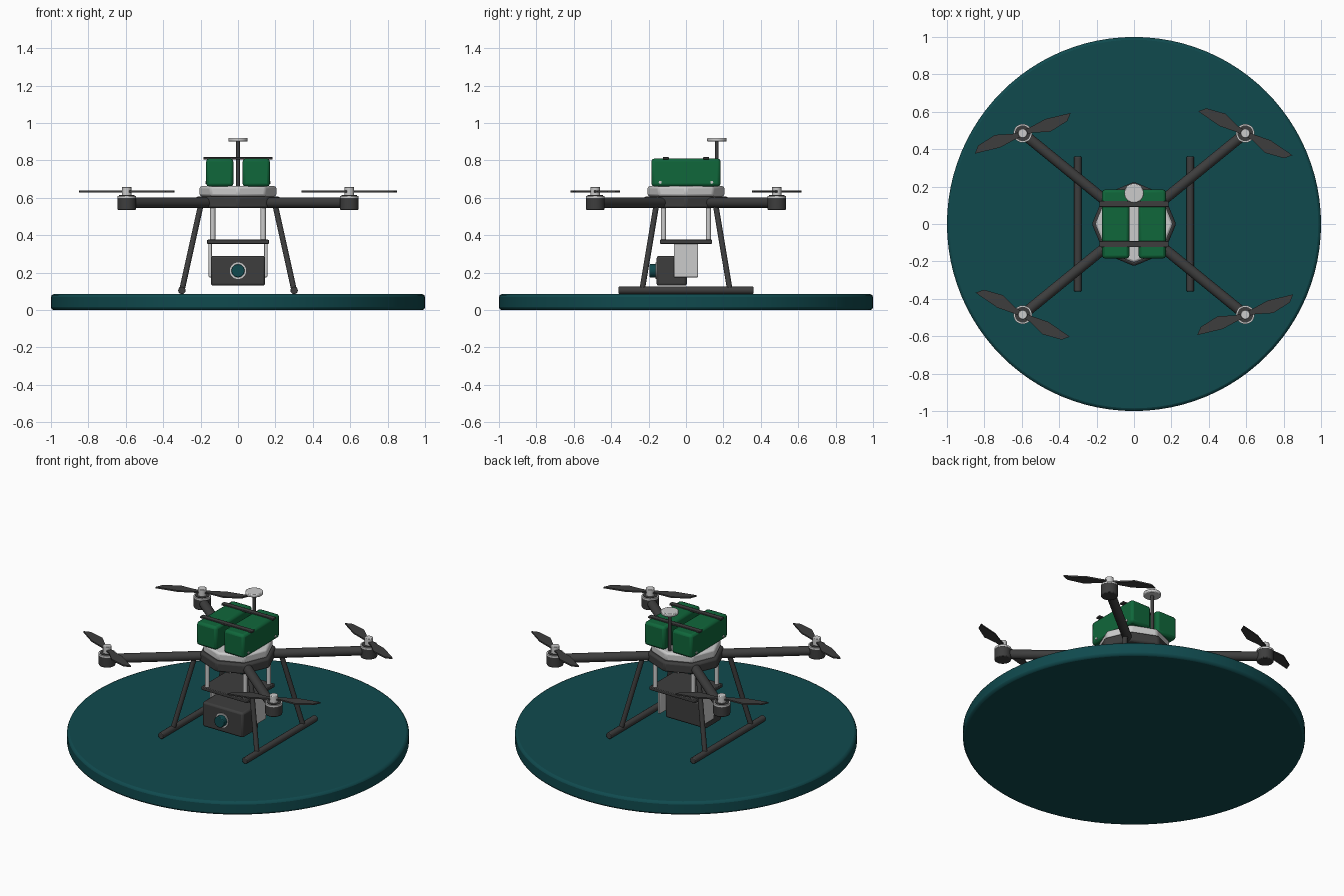
import bpy, bmesh, math
from mathutils import Vector, Matrix

cube = bpy.data.objects.get("Cube")
if cube:
    bpy.data.objects.remove(cube)


def material(name, rgb):
    m = bpy.data.materials.new(name)
    m.use_nodes = True
    m.diffuse_color = (*rgb, 1)
    m.node_tree.nodes["Principled BSDF"].inputs["Base Color"].default_value = (*rgb, 1)
    return m


TEAL = material("deep teal", (0.005, 0.068, 0.076))
DARK = material("charcoal", (0.047, 0.047, 0.047))
LIGHT = material("light grey", (0.6, 0.6, 0.6))
GREEN = material("battery green", (0.005, 0.135, 0.043))


def finish(name, bm, mat, bevel=0, segments=2):
    mesh = bpy.data.meshes.new(name)
    bmesh.ops.recalc_face_normals(bm, faces=bm.faces)
    bm.to_mesh(mesh)
    bm.free()
    mesh.materials.append(mat)
    ob = bpy.data.objects.new(name, mesh)
    bpy.context.collection.objects.link(ob)
    if bevel:
        mod = ob.modifiers.new("Bevel", 'BEVEL')
        mod.width, mod.segments = bevel, segments
        mod.limit_method = 'ANGLE'
    bpy.ops.object.select_all(action='DESELECT')
    bpy.context.view_layer.objects.active = ob
    ob.select_set(True)
    bpy.ops.object.shade_smooth_by_angle(angle=math.radians(35))
    return ob


def rod(name, a, b, radius, mat, sides=24, bevel=0):
    """Cylinder running from point a to point b."""
    a, b = Vector(a), Vector(b)
    turn = (b - a).to_track_quat('Z', 'Y').to_matrix().to_4x4()
    bm = bmesh.new()
    bmesh.ops.create_cone(bm, cap_ends=True, segments=sides, radius1=radius,
                          radius2=radius, depth=(b - a).length,
                          matrix=Matrix.Translation((a + b) / 2) @ turn)
    return finish(name, bm, mat, bevel)


def disc(name, x, y, z0, z1, radius, mat, sides=32, bevel=0):
    return rod(name, (x, y, z0), (x, y, z1), radius, mat, sides, bevel)


def box(name, low, high, mat, bevel=0):
    low, high = Vector(low), Vector(high)
    bm = bmesh.new()
    bmesh.ops.create_cube(bm, size=1, matrix=Matrix.Translation((low + high) / 2)
                          @ Matrix.Diagonal((*(high - low), 1)))
    return finish(name, bm, mat, bevel)


def propeller(name, x, y, z, angle):
    """Two flat blades, each one a half turn from the other."""
    outline = [(0.01, -0.014), (0.05, -0.018), (0.14, -0.05), (0.245, -0.033),
               (0.278, 0), (0.14, 0.023), (0.05, 0.014), (0.01, 0.014)]
    bm = bmesh.new()
    for half in (0, math.pi):
        place = Matrix.Translation((x, y, z)) @ Matrix.Rotation(angle + half, 4, 'Z')
        face = bm.faces.new([bm.verts.new(place @ Vector((u, v, 0))) for u, v in outline])
        top = bmesh.ops.extrude_face_region(bm, geom=[face])["geom"]
        bmesh.ops.translate(bm, vec=(0, 0, 0.009),
                            verts=[g for g in top if isinstance(g, bmesh.types.BMVert)])
    return finish(name, bm, DARK)


# Landing pad
disc("landing_pad", 0, 0, 0, 0.085, 1, TEAL, 96, 0.015)

# Octagonal body plates
disc("body_hub", 0, 0, 0.545, 0.608, 0.225, DARK, 8, 0.012)
disc("top_plate", 0, 0, 0.608, 0.662, 0.208, LIGHT, 8, 0.012)

# Arms, motors, propellers and legs at the four corners
for sx in (-1, 1):
    for sy in (-1, 1):
        tag = ("front" if sy < 0 else "back") + ("_left" if sx > 0 else "_right")
        x, y = sx * 0.595, sy * 0.485
        rod("arm_" + tag, (sx * 0.08, sy * 0.065, 0.573), (x, y, 0.573), 0.028, DARK)
        disc("motor_" + tag, x, y, 0.535, 0.604, 0.05, DARK, 32, 0.006)
        disc("motor_ring_" + tag, x, y, 0.6, 0.611, 0.05, LIGHT)
        disc("motor_cap_" + tag, x, y, 0.605, 0.614, 0.042, DARK)
        disc("rotor_hub_" + tag, x, y, 0.61, 0.658, 0.025, LIGHT, 24, 0.003)
        propeller("propeller_" + tag, x, y, 0.629,
                  math.radians(23 if sx * sy < 0 else -25))
        rod("leg_" + tag, (sx * 0.198, sy * 0.158, 0.565),
            (sx * 0.3, sy * 0.235, 0.105), 0.015, DARK, 16)
        disc("mount_post_" + tag, sx * 0.135, sy * 0.12, 0.365, 0.55, 0.014, LIGHT, 16)

# Parts mirrored left and right
for sx, side in ((-1, "right"), (1, "left")):
    rod("skid_" + side, (sx * 0.3, -0.36, 0.105), (sx * 0.3, 0.36, 0.105), 0.02, DARK, 16, 0.004)
    lo, hi = sorted((sx * 0.025, sx * 0.17))
    box("battery_" + side, (lo, -0.185, 0.66), (hi, 0.185, 0.81), GREEN, 0.016)
    lo, hi = sorted((sx * 0.14, sx * 0.157))
    box("camera_yoke_" + side, (lo, -0.065, 0.175), (hi, 0.065, 0.36), LIGHT, 0.005)
    for y in (-0.138, 0.138):
        rod("battery_bolt_" + side, (sx * 0.165, y, 0.683), (sx * 0.174, y, 0.683),
            0.008, LIGHT, 8)

# Battery straps
for y, end in ((-0.108, "front"), (0.108, "back")):
    box("battery_strap_" + end, (-0.185, y - 0.016, 0.806), (0.185, y + 0.016, 0.817), DARK, 0.002)

# Antenna mast
disc("antenna_mast", 0, 0.165, 0.655, 0.905, 0.01, DARK, 16)
disc("antenna_disc", 0, 0.165, 0.9, 0.92, 0.052, LIGHT, 32, 0.005)

# Hanging camera
box("camera_mount_plate", (-0.165, -0.14, 0.354), (0.165, 0.14, 0.376), DARK, 0.004)
box("camera_body", (-0.145, -0.157, 0.13), (0.145, 0.005, 0.29), DARK, 0.012)
rod("lens_ring", (0, -0.15, 0.21), (0, -0.163, 0.21), 0.044, LIGHT, 32)
rod("lens", (0, -0.15, 0.21), (0, -0.195, 0.21), 0.035, TEAL, 32, 0.004)
